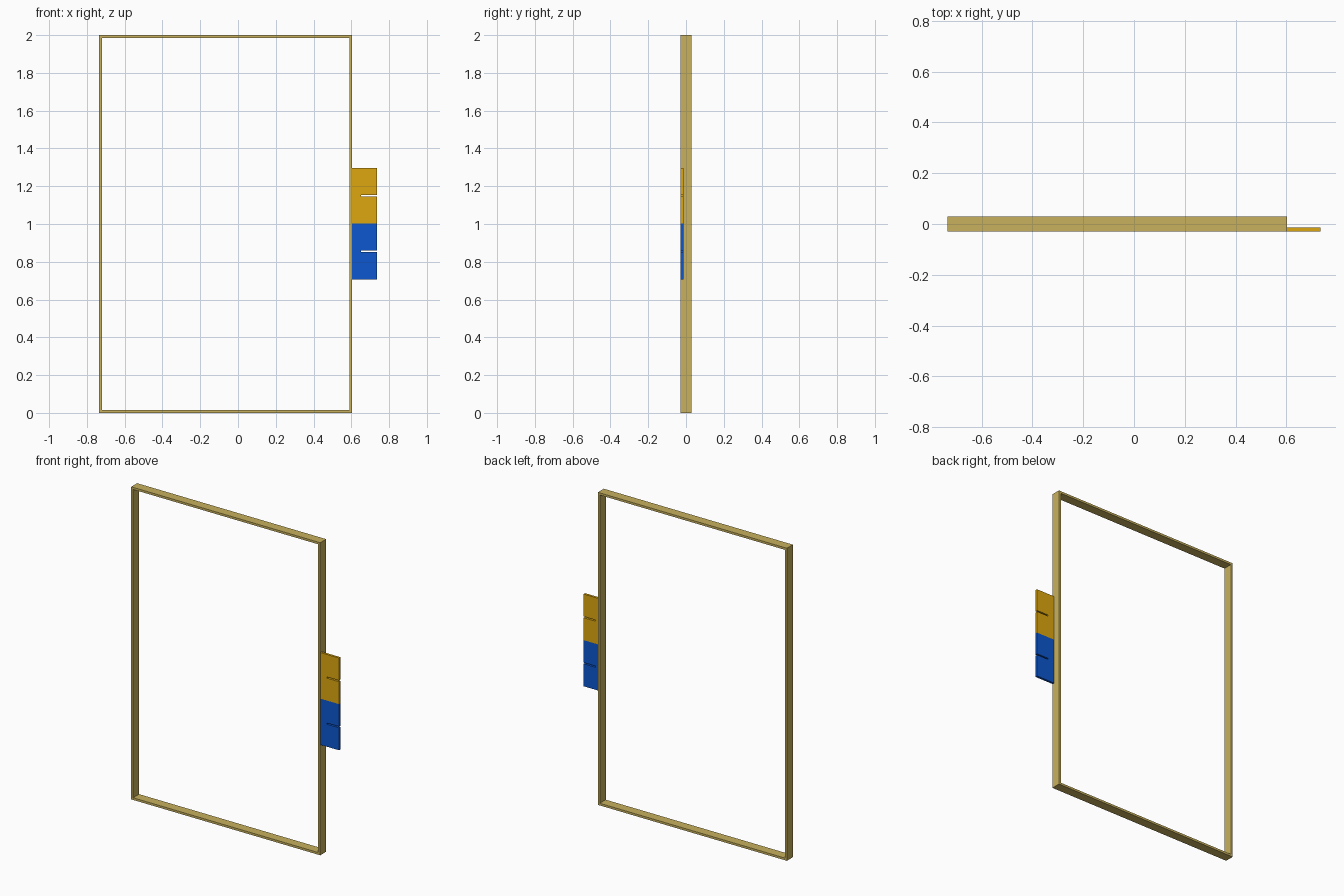
import bpy, bmesh

if "Cube" in bpy.data.objects:
    bpy.data.objects.remove(bpy.data.objects["Cube"])

def material(name, color):
    m = bpy.data.materials.new(name)
    m.diffuse_color = (*color, 1)
    m.use_nodes = True
    m.node_tree.nodes["Principled BSDF"].inputs["Base Color"].default_value = m.diffuse_color
    return m

def extrude_xz(name, outline, y0, y1, mat):
    """Solid from an x-z outline, extruded from y0 to y1."""
    bm = bmesh.new()
    face = bm.faces.new([bm.verts.new((x, y0, z)) for x, z in outline])
    ext = bmesh.ops.extrude_face_region(bm, geom=[face])
    moved = [v for v in ext["geom"] if isinstance(v, bmesh.types.BMVert)]
    bmesh.ops.translate(bm, verts=moved, vec=(0, y1 - y0, 0))
    bmesh.ops.recalc_face_normals(bm, faces=bm.faces)
    me = bpy.data.meshes.new(name)
    bm.to_mesh(me)
    bm.free()
    ob = bpy.data.objects.new(name, me)
    bpy.context.collection.objects.link(ob)
    me.materials.append(mat)
    return ob

tan = material("tan", (0.58, 0.44, 0.11))
yellow = material("yellow", (0.73, 0.39, 0.005))
blue = material("blue", (0.004, 0.095, 0.62))

L, R, H, T, D = -0.735, 0.603, 2.0, 0.014, 0.03

# Rectangular frame: one closed ring with mitred corners
bm = bmesh.new()
rings = []
for y, t in ((-D, 0), (-D, T), (D, T), (D, 0)):
    pts = ((L + t, t), (R - t, t), (R - t, H - t), (L + t, H - t))
    rings.append([bm.verts.new((x, y, z)) for x, z in pts])
for i in range(4):
    a, b = rings[i], rings[(i + 1) % 4]
    for j in range(4):
        k = (j + 1) % 4
        bm.faces.new((a[j], a[k], b[k], b[j]))
bmesh.ops.recalc_face_normals(bm, faces=bm.faces)
me = bpy.data.meshes.new("frame")
bm.to_mesh(me)
bm.free()
me.materials.append(tan)
bpy.context.collection.objects.link(bpy.data.objects.new("frame", me))

# Two side tabs, each with a thin slot cut in from the outer edge
def tab(name, z0, z1, mat):
    x1, xs, s = 0.735, 0.65, 0.004
    zm = (z0 + z1) / 2
    extrude_xz(name, [(R, z0), (x1, z0), (x1, zm - s), (xs, zm - s),
                      (xs, zm + s), (x1, zm + s), (x1, z1), (R, z1)],
               -0.029, -0.014, mat)

tab("upper_tab", 1.002, 1.297, yellow)
tab("lower_tab", 0.707, 1.002, blue)
